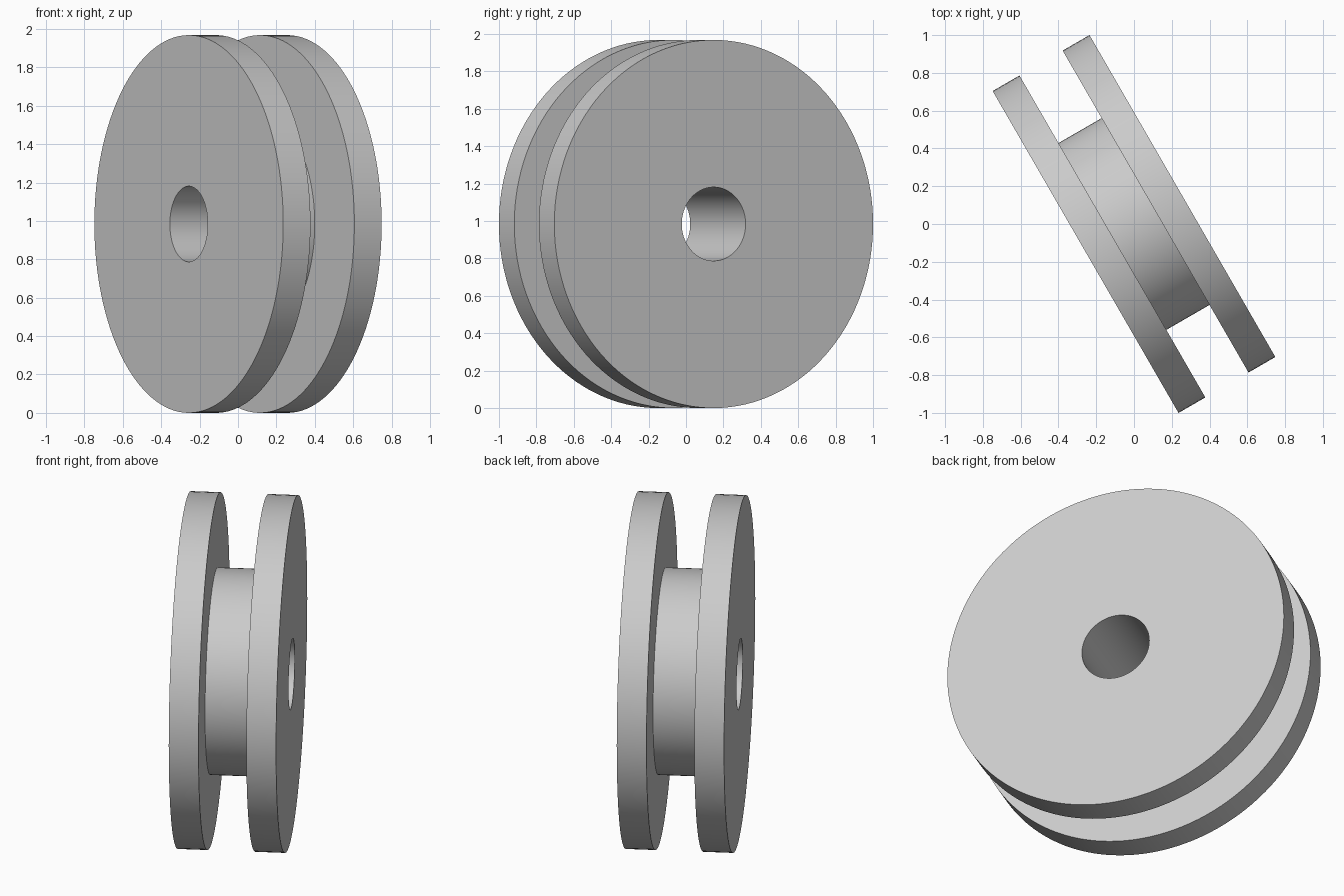
import bpy, bmesh, math
from mathutils import Matrix

if "Cube" in bpy.data.objects:
    bpy.data.objects.remove(bpy.data.objects["Cube"], do_unlink=True)

FLANGE_R, HUB_R, BORE_R = 0.984, 0.571, 0.197
HALF_WIDTH, HALF_GROOVE = 0.296, 0.132
SEGMENTS = 128

# Plain grey material
grey = bpy.data.materials.new("plain_grey")
grey.use_nodes = True
colour = (0.6, 0.6, 0.6, 1)
grey.diffuse_color = colour
grey.node_tree.nodes["Principled BSDF"].inputs["Base Color"].default_value = colour

# Closed section of the spool: position along the axle, radius
profile = [
    (-HALF_WIDTH, BORE_R), (-HALF_WIDTH, FLANGE_R),
    (-HALF_GROOVE, FLANGE_R), (-HALF_GROOVE, HUB_R),
    (HALF_GROOVE, HUB_R), (HALF_GROOVE, FLANGE_R),
    (HALF_WIDTH, FLANGE_R), (HALF_WIDTH, BORE_R),
]

# Spin the section round the axle
bm = bmesh.new()
verts = [bm.verts.new((x, 0, r)) for x, r in profile]
edges = [bm.edges.new((v, verts[(i + 1) % len(verts)])) for i, v in enumerate(verts)]
bmesh.ops.spin(bm, geom=verts + edges, cent=(0, 0, 0), axis=(1, 0, 0),
               angle=math.tau, steps=SEGMENTS, use_merge=True)
bmesh.ops.remove_doubles(bm, verts=bm.verts, dist=0.0001)
bmesh.ops.recalc_face_normals(bm, faces=bm.faces)

# Turn the axle and stand the spool on its rims
bm.transform(Matrix.Translation((0, 0, FLANGE_R)) @ Matrix.Rotation(math.radians(30), 4, "Z"))

mesh = bpy.data.meshes.new("grooved_spool")
bm.to_mesh(mesh)
bm.free()
mesh.materials.append(grey)
spool = bpy.data.objects.new("grooved_spool", mesh)
bpy.context.collection.objects.link(spool)

bpy.ops.object.select_all(action="DESELECT")
spool.select_set(True)
bpy.context.view_layer.objects.active = spool
bpy.ops.object.shade_smooth_by_angle(angle=math.radians(30))
